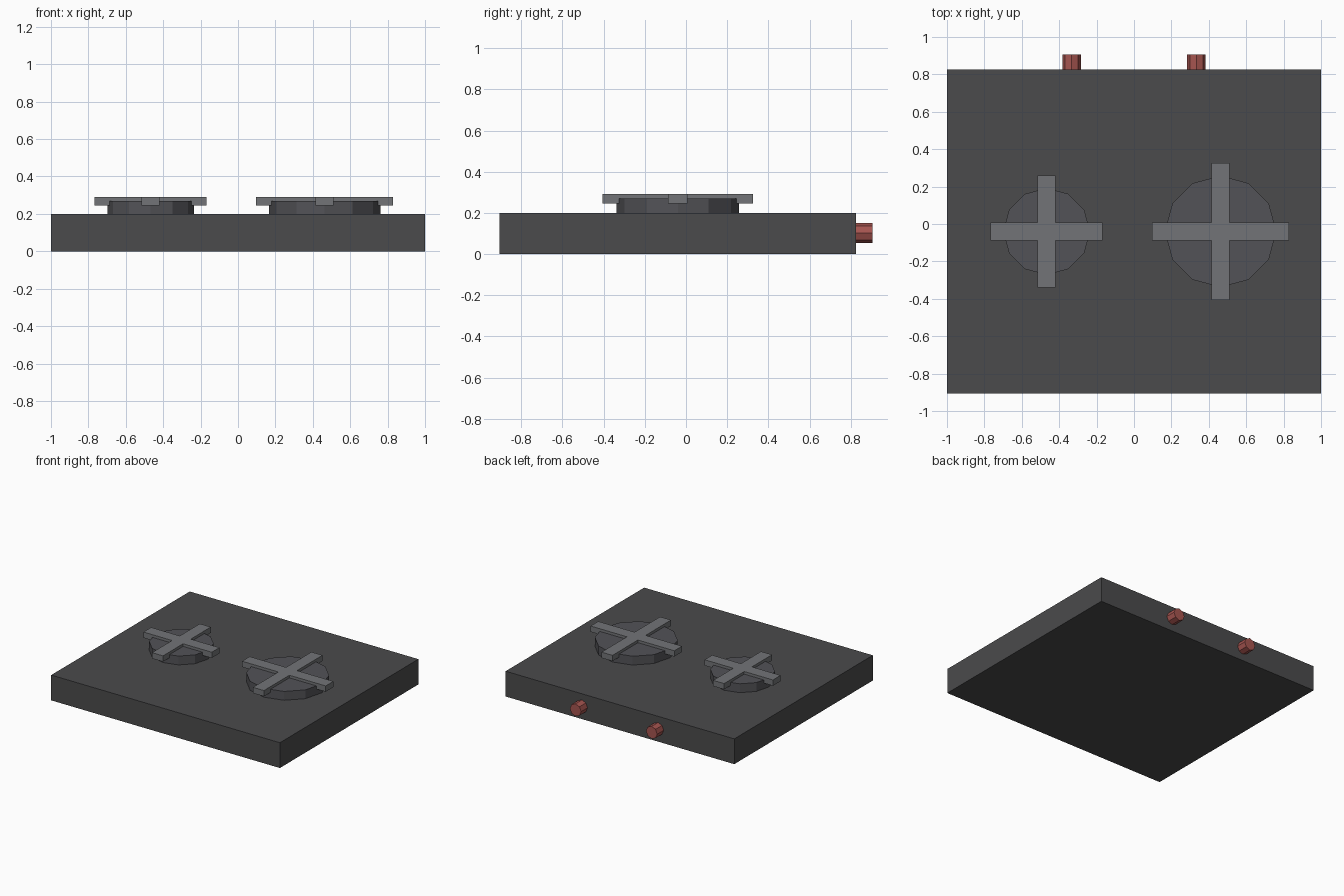
import bpy, bmesh, math
from mathutils import Matrix

if "Cube" in bpy.data.objects:
    bpy.data.objects.remove(bpy.data.objects["Cube"])


def material(name, rgb):
    m = bpy.data.materials.new(name)
    m.diffuse_color = (*rgb, 1)
    m.use_nodes = True
    m.node_tree.nodes["Principled BSDF"].inputs["Base Color"].default_value = m.diffuse_color
    return m


DARK = material("dark_enamel", (0.07, 0.07, 0.072))
IRON = material("burner_iron", (0.085, 0.085, 0.095))
STEEL = material("grate_steel", (0.17, 0.175, 0.185))
RED = material("knob_red", (0.38, 0.09, 0.08))


def prism(name, points, depth, matrix, mat):
    """Extrude a closed XY outline along local z."""
    bm = bmesh.new()
    face = bm.faces.new([bm.verts.new((x, y, 0)) for x, y in points])
    ext = bmesh.ops.extrude_face_region(bm, geom=[face])
    top = [v for v in ext["geom"] if isinstance(v, bmesh.types.BMVert)]
    bmesh.ops.translate(bm, verts=top, vec=(0, 0, depth))
    bmesh.ops.recalc_face_normals(bm, faces=bm.faces)
    mesh = bpy.data.meshes.new(name)
    bm.to_mesh(mesh)
    bm.free()
    mesh.materials.append(mat)
    obj = bpy.data.objects.new(name, mesh)
    obj.matrix_world = matrix
    bpy.context.collection.objects.link(obj)
    return obj


def ngon(sides, r):
    return [(r * math.cos(2 * math.pi * i / sides), r * math.sin(2 * math.pi * i / sides))
            for i in range(sides)]


def plus(l, w):
    quarter = [(l, -w), (l, w), (w, w)]
    turns = [(1, 0), (0, 1), (-1, 0), (0, -1)]
    return [(x * c - y * s, x * s + y * c) for c, s in turns for x, y in quarter]


# Slab body
FRONT, BACK = -0.905, 0.825
prism("stove_body", [(-1, FRONT), (1, FRONT), (1, BACK), (-1, BACK)], 0.2, Matrix(), DARK)

# Burners with cross-shaped grates
for side, x, radius, arm in (("left", -0.467, 0.232, 0.299), ("right", 0.463, 0.298, 0.366)):
    prism(f"{side}_burner", ngon(12, radius), 0.07, Matrix.Translation((x, -0.04, 0.2)), IRON)
    prism(f"{side}_grate", plus(arm, 0.048), 0.046, Matrix.Translation((x, -0.04, 0.245)), STEEL)

# Octagonal knobs on the +y edge
for side, x in (("left", -0.333), ("right", 0.333)):
    place = Matrix.Translation((x, BACK, 0.102)) @ Matrix.Rotation(-math.pi / 2, 4, 'X')
    prism(f"{side}_knob", ngon(8, 0.049), 0.08, place, RED)
